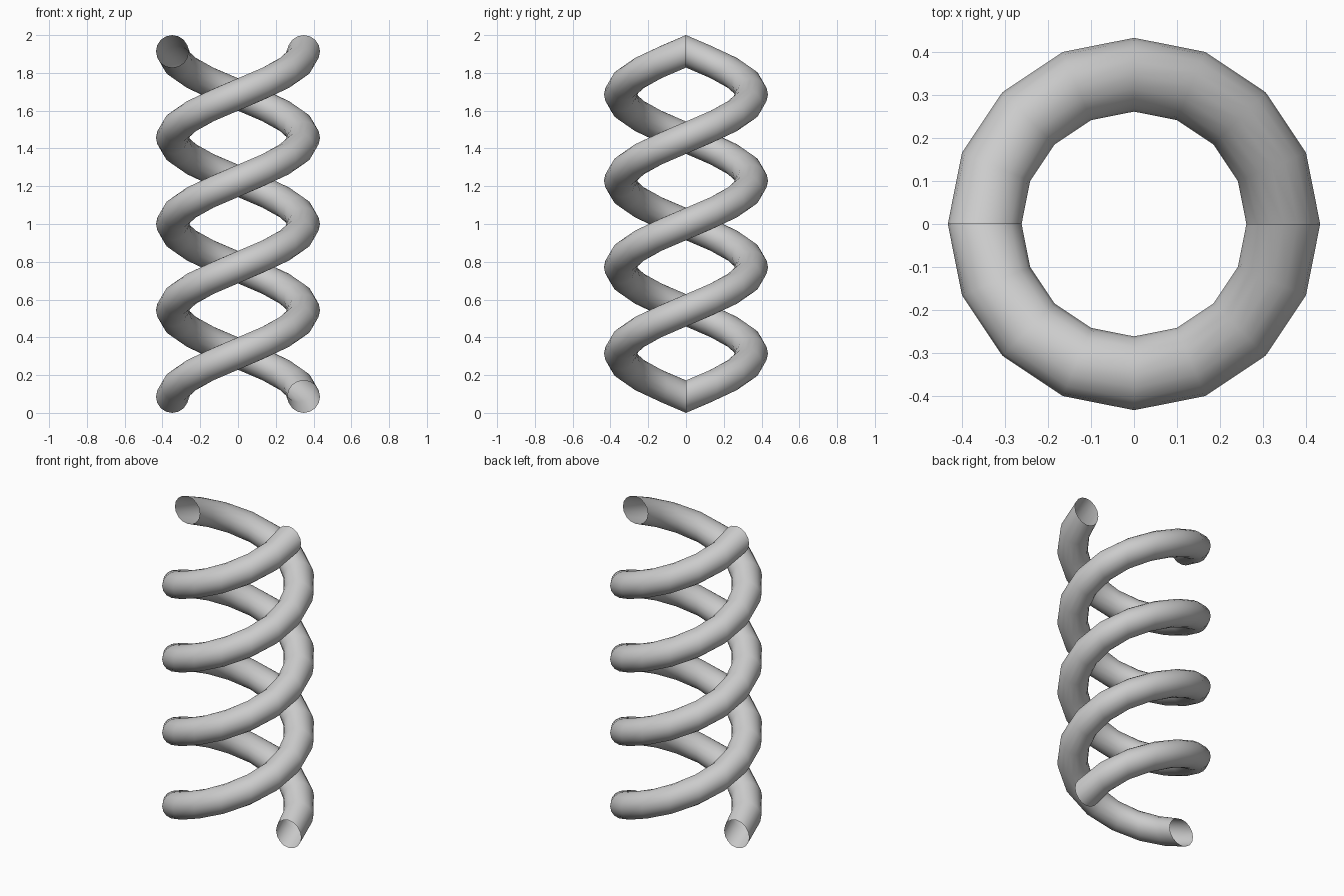
import bpy, bmesh
from math import sin, cos, pi

if "Cube" in bpy.data.objects:
    bpy.data.objects.remove(bpy.data.objects["Cube"])

COIL_R, TUBE_R = 0.348, 0.086      # coil radius, tube radius
TURNS, STEPS, SIDES = 2, 16, 16    # turns, steps per turn, tube sides
PITCH = (2 - 2 * TUBE_R) / TURNS


def strand(name, start):
    """Upright circle swept up a right-handed helix, ends left open."""
    bm = bmesh.new()
    rings = []
    for i in range(TURNS * STEPS + 1):
        a = start + 2 * pi * i / STEPS
        z = TUBE_R + PITCH * i / STEPS
        ring = []
        for j in range(SIDES):
            t = 2 * pi * j / SIDES
            r = COIL_R + TUBE_R * cos(t)
            ring.append(bm.verts.new((r * cos(a), r * sin(a), z + TUBE_R * sin(t))))
        rings.append(ring)
    for lo, hi in zip(rings, rings[1:]):
        for j in range(SIDES):
            k = (j + 1) % SIDES
            bm.faces.new((lo[j], hi[j], hi[k], lo[k])).smooth = True
    bmesh.ops.recalc_face_normals(bm, faces=bm.faces)
    # make sure the normals point away from the tube's centre line
    bm.normal_update()
    f = bm.faces[0]
    centre = sum((v.co for v in rings[0] + rings[1]), f.normal * 0) / (2 * SIDES)
    if f.normal.dot(f.calc_center_median() - centre) < 0 if not hasattr(bm.faces, "ensure_lookup_table") else False:
        bmesh.ops.reverse_faces(bm, faces=bm.faces)
    mesh = bpy.data.meshes.new(name)
    bm.to_mesh(mesh)
    bm.free()
    bpy.context.collection.objects.link(bpy.data.objects.new(name, mesh))


# Two strands, half a turn apart
strand("helix_strand_right", 0)
strand("helix_strand_left", pi)
